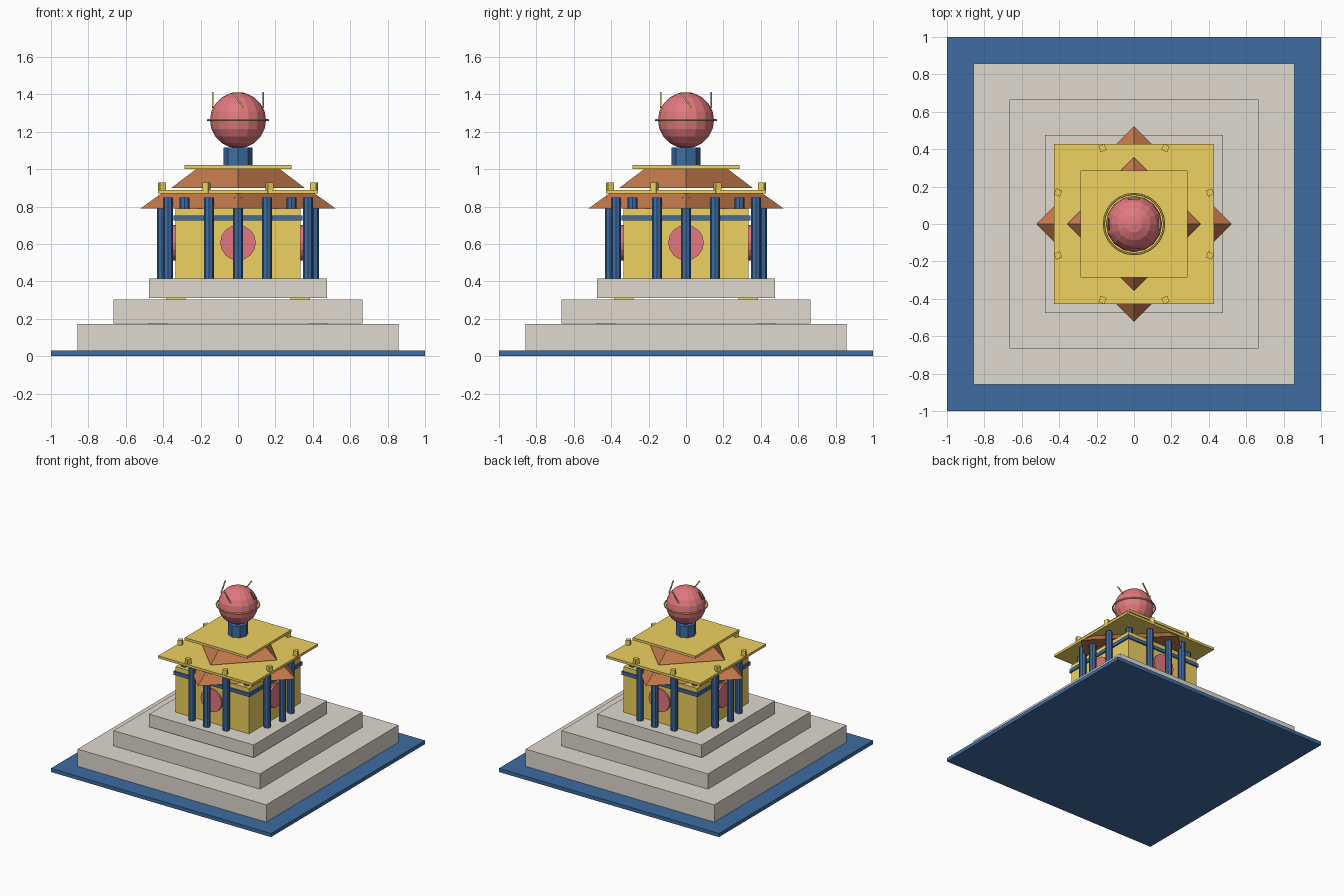
import bpy
from math import pi, sin, cos, atan2

if "Cube" in bpy.data.objects:
    bpy.data.objects.remove(bpy.data.objects["Cube"])


def material(name, rgb):
    m = bpy.data.materials.new(name)
    m.diffuse_color = (*rgb, 1)
    m.use_nodes = True
    m.node_tree.nodes["Principled BSDF"].inputs["Base Color"].default_value = m.diffuse_color
    return m


NAVY = material("navy", (0.05, 0.15, 0.36))
GOLD = material("gold", (0.85, 0.64, 0.12))
STONE = material("stone", (0.74, 0.69, 0.62))
RUST = material("rust", (0.55, 0.19, 0.07))
RED = material("red", (0.76, 0.19, 0.21))


def finish(name, mat):
    o = bpy.context.object
    o.name = name
    o.data.materials.append(mat)
    return o


def box(name, mat, loc, size, rot=(0, 0, 0)):
    bpy.ops.mesh.primitive_cube_add(size=1, location=loc, rotation=rot)
    bpy.context.object.scale = size
    return finish(name, mat)


def slab(name, mat, half, z0, z1):
    return box(name, mat, (0, 0, (z0 + z1) / 2), (2 * half, 2 * half, z1 - z0))


def cone(name, mat, sides, r1, r2, x, y, z0, z1):
    bpy.ops.mesh.primitive_cone_add(vertices=sides, radius1=r1, radius2=r2,
                                    depth=z1 - z0, location=(x, y, (z0 + z1) / 2))
    return finish(name, mat)


# base slab and stepped terraces with small corner pads between them
slab("base_slab", NAVY, 1.0, 0, 0.03)
for i, (h, z0, z1) in enumerate([(0.857, 0.03, 0.172), (0.665, 0.176, 0.302),
                                 (0.475, 0.311, 0.416)]):
    slab(f"terrace_{i + 1}", STONE, h, z0, z1)
    for sx in (-1, 1):
        for sy in (-1, 1):
            box("terrace_pad", GOLD, (sx * h / 2, sy * h / 2, z1 - 0.003),
                (0.105, 0.105, 0.024))

# hall with a band and round medallions on each wall
slab("hall", GOLD, 0.335, 0.416, 0.79)
slab("hall_band", NAVY, 0.346, 0.725, 0.753)
for k in range(4):
    a = k * pi / 2
    bpy.ops.mesh.primitive_cylinder_add(vertices=16, radius=0.095, depth=0.03,
                                        location=(0.335 * cos(a), 0.335 * sin(a), 0.607),
                                        rotation=(0, pi / 2, a))
    finish("wall_medallion", RED)

# ring of columns
for k in range(16):
    a = k * pi / 8
    cone("column", NAVY, 8, 0.027, 0.027, 0.405 * cos(a), 0.405 * sin(a), 0.416, 0.848)

# two roofs: diamond pyramid frustums under square plates
cone("lower_roof", RUST, 4, 0.522, 0.41, 0, 0, 0.79, 0.87)
slab("lower_roof_plate", GOLD, 0.427, 0.869, 0.889)
cone("upper_roof", RUST, 4, 0.357, 0.22, 0, 0, 0.90, 1.003)
slab("upper_roof_plate", GOLD, 0.285, 1.002, 1.022)
for k in range(8):
    a = pi / 8 + k * pi / 4
    box("roof_post", GOLD, (0.44 * cos(a), 0.44 * sin(a), 0.902),
        (0.034, 0.034, 0.056), (0, 0, a))

# neck, globe and ring
cone("neck", NAVY, 8, 0.077, 0.077, 0, 0, 1.022, 1.116)
bpy.ops.mesh.primitive_uv_sphere_add(segments=16, ring_count=10, radius=0.15,
                                     location=(0, 0, 1.262))
finish("globe", RED)
bpy.ops.mesh.primitive_torus_add(major_segments=24, minor_segments=6, major_radius=0.161,
                                 minor_radius=0.006, location=(0, 0, 1.262))
finish("globe_ring", GOLD)

# four slanted rods around the globe
for k in range(4):
    a = k * pi / 2
    box("globe_rod", GOLD, (0.135 * cos(a), 0.135 * sin(a), 1.37),
        (0.008, 0.008, 0.1), (atan2(0.057, 0.08), 0, a))
